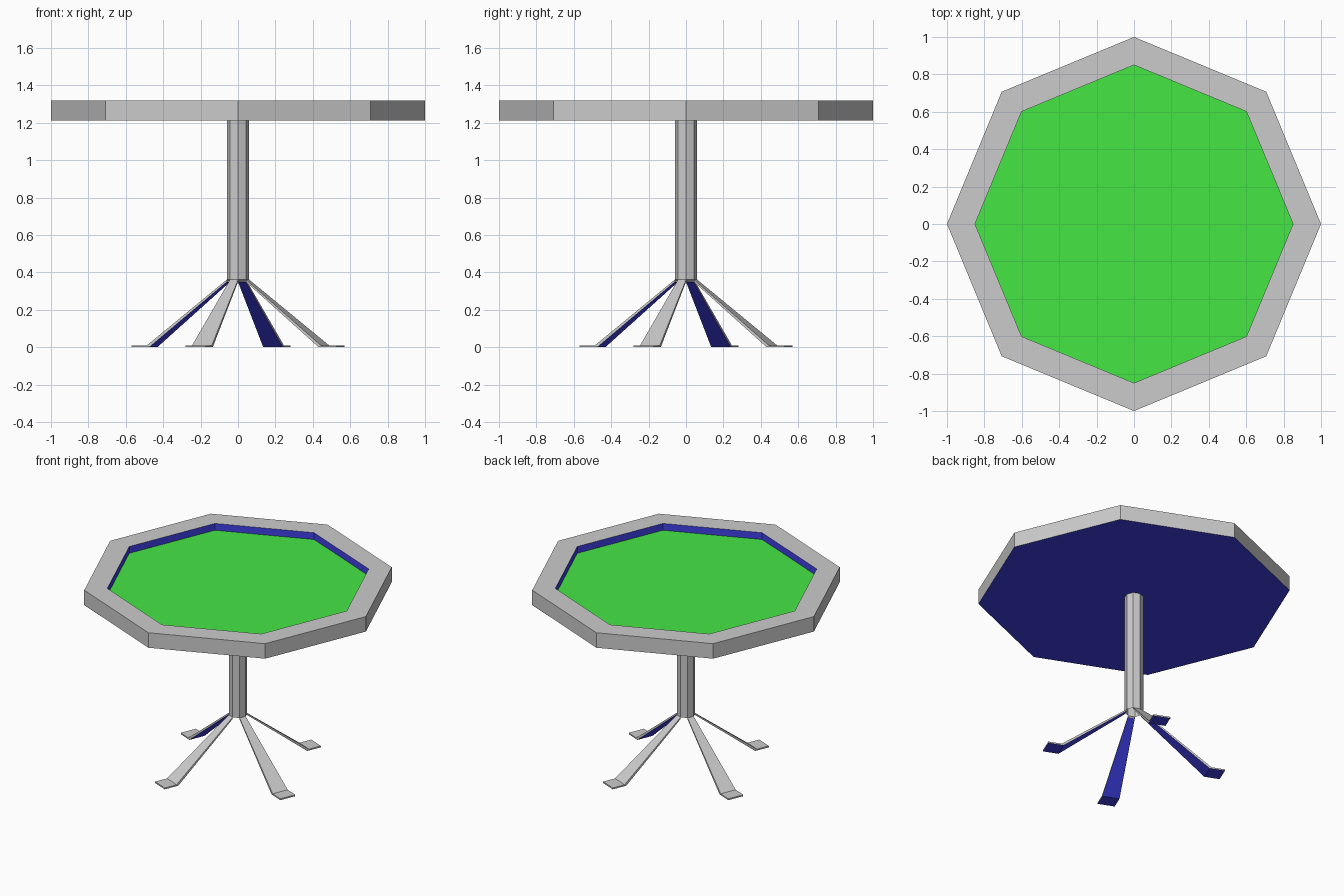
import bpy
from math import cos, sin, pi

if "Cube" in bpy.data.objects:
    bpy.data.objects.remove(bpy.data.objects["Cube"])


def material(name, color):
    m = bpy.data.materials.new(name)
    m.diffuse_color = (*color, 1)
    m.use_nodes = True
    m.node_tree.nodes["Principled BSDF"].inputs["Base Color"].default_value = m.diffuse_color
    return m


GREY = material("grey", (0.8, 0.8, 0.8))
BLUE = material("blue", (0.05, 0.05, 0.8))
GREEN = material("green", (0.06, 0.8, 0.06))


def build(name, verts, faces, mats=(), slots=None):
    me = bpy.data.meshes.new(name)
    me.from_pydata(verts, [], faces)
    for m in mats:
        me.materials.append(m)
    if slots:
        for poly, s in zip(me.polygons, slots):
            poly.material_index = s
    ob = bpy.data.objects.new(name, me)
    bpy.context.collection.objects.link(ob)
    return ob


def octagon(r, z):
    return [(r * cos(i * pi / 4), r * sin(i * pi / 4), z) for i in range(8)]


def bands(n):
    # quads joining n stacked octagon rings
    return [(k * 8 + i, k * 8 + (i + 1) % 8, k * 8 + 8 + (i + 1) % 8, k * 8 + 8 + i)
            for k in range(n - 1) for i in range(8)]


BOTTOM, TOP, FELT, HUB = 1.212, 1.318, 1.27, 0.361

# table rim: outer wall, flat top border, blue inner wall
build("table_rim", octagon(1, BOTTOM) + octagon(1, TOP) + octagon(0.85, TOP) + octagon(0.85, FELT),
      bands(4), (GREY, BLUE), [0] * 16 + [1] * 8)

# recessed green playing surface and blue underside
build("table_surface", octagon(0.85, FELT), [tuple(range(8))], (GREEN,))
build("table_underside", octagon(1, BOTTOM), [tuple(reversed(range(8)))], (BLUE,))

# central column, open at its lower end
build("column", octagon(0.06, HUB) + octagon(0.06, BOTTOM), bands(2))

# four splayed legs, each growing from one column facet: (radius, half width, z)
upper = [(0.0554, 0.023, HUB), (0.503, 0.057, 0.01), (0.593, 0.057, 0.01)]
lower = [(0.0554, 0.023, HUB - 0.012), (0.49, 0.057, 0.0), (0.593, 0.057, 0.0)]
for n in range(4):
    a = -pi / 8 + n * pi / 2
    verts = [(r * cos(a) - s * w * sin(a), r * sin(a) + s * w * cos(a), z)
             for r, w, z in upper + lower for s in (-1, 1)]
    faces, slots = [], []
    for k in (0, 2):
        faces += [(k, k + 2, k + 3, k + 1),            # upper side
                  (k + 6, k + 7, k + 9, k + 8),        # blue under side
                  (k, k + 6, k + 8, k + 2),            # edges
                  (k + 1, k + 3, k + 9, k + 7)]
        slots += [0, 1, 0, 0]
    faces.append((4, 10, 11, 5))                       # toe
    slots.append(0)
    build(f"leg_{n + 1}", verts, faces, (GREY, BLUE), slots)
